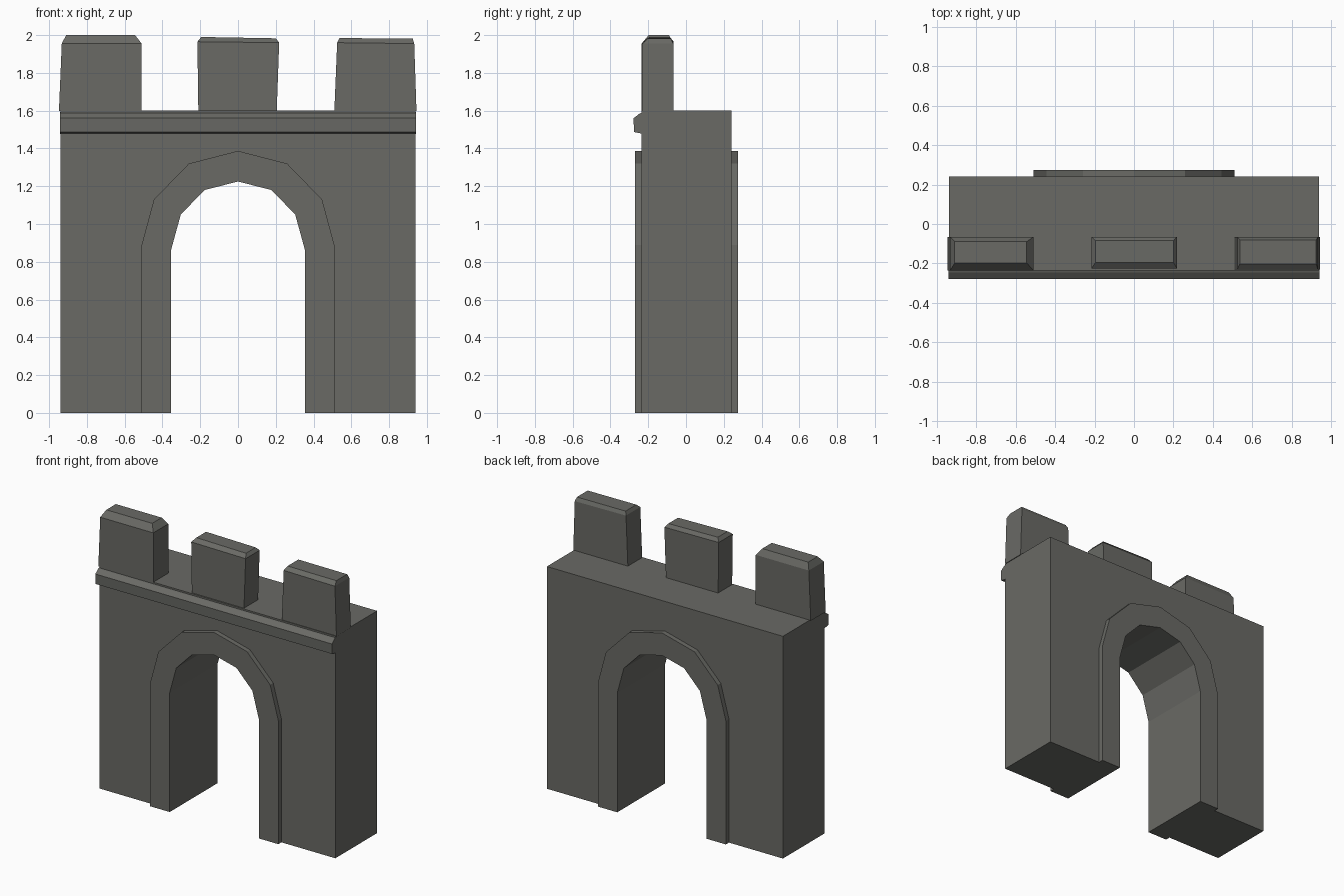
import bpy, bmesh

if "Cube" in bpy.data.objects:
    bpy.data.objects.remove(bpy.data.objects["Cube"])

stone = bpy.data.materials.new("dark_grey_stone")
stone.diffuse_color = (0.142, 0.143, 0.130, 1)
stone.use_nodes = True
stone.node_tree.nodes["Principled BSDF"].inputs["Base Color"].default_value = stone.diffuse_color


def finish(name, bm):
    bmesh.ops.recalc_face_normals(bm, faces=bm.faces[:])
    me = bpy.data.meshes.new(name)
    bm.to_mesh(me)
    bm.free()
    me.materials.append(stone)
    ob = bpy.data.objects.new(name, me)
    bpy.context.collection.objects.link(ob)
    return ob


def loft(name, rings):
    """Skin a list of equal-sized rings and cap both ends."""
    bm = bmesh.new()
    vs = [[bm.verts.new(p) for p in r] for r in rings]
    n = len(vs[0])
    for a, b in zip(vs, vs[1:]):
        for i in range(n):
            j = (i + 1) % n
            bm.faces.new((a[i], a[j], b[j], b[i]))
    bm.faces.new(vs[0])
    bm.faces.new(vs[-1])
    return finish(name, bm)


def slab(name, pts, y0, y1):
    return loft(name, [[(x, y, z) for x, z in pts] for y in (y0, y1)])


def mirrored(half):
    """Right half of an arch (ground to crown) -> whole arch, right to left."""
    return half + [(-x, z) for x, z in reversed(half[:-1])]


outer = mirrored([(0.51, 0), (0.51, 0.89), (0.445, 1.13), (0.26, 1.32), (0, 1.387)])
inner = mirrored([(0.355, 0), (0.355, 0.86), (0.303, 1.05), (0.177, 1.18), (0, 1.225)])

# Wall with the arched gap, and the raised arch surround that lines it
slab("wall", [(-0.94, 0), (-0.94, 1.6), (0.94, 1.6), (0.94, 0)] + outer, -0.235, 0.24)
slab("arch_surround", outer + inner[::-1], -0.27, 0.275)

# Moulding along the front of the wall
profile = [(-0.225, 1.477), (-0.275, 1.487), (-0.278, 1.56), (-0.245, 1.585), (-0.225, 1.592)]
loft("front_moulding", [[(x, y, z) for y, z in profile] for x in (-0.942, 0.942)])


# Battlement blocks: each ring is x0, x1, y0, y1, then heights at left and right
def block(name, rings):
    loft(name, [[(x0, y0, zl), (x1, y0, zr), (x1, y1, zr), (x0, y1, zl)]
                for x0, x1, y0, y1, zl, zr in rings])


block("left_battlement", [(-0.948, -0.51, -0.235, -0.065, 1.597, 1.597),
                          (-0.933, -0.51, -0.235, -0.065, 1.955, 1.955),
                          (-0.91, -0.545, -0.198, -0.09, 2.0, 2.0)])
block("middle_battlement", [(-0.21, 0.205, -0.225, -0.065, 1.597, 1.597),
                            (-0.215, 0.218, -0.225, -0.065, 1.965, 1.96),
                            (-0.195, 0.2, -0.195, -0.085, 1.99, 1.983)])
block("right_battlement", [(0.51, 0.945, -0.23, -0.067, 1.597, 1.597),
                           (0.525, 0.933, -0.23, -0.067, 1.96, 1.955),
                           (0.537, 0.925, -0.202, -0.08, 1.984, 1.982)])
